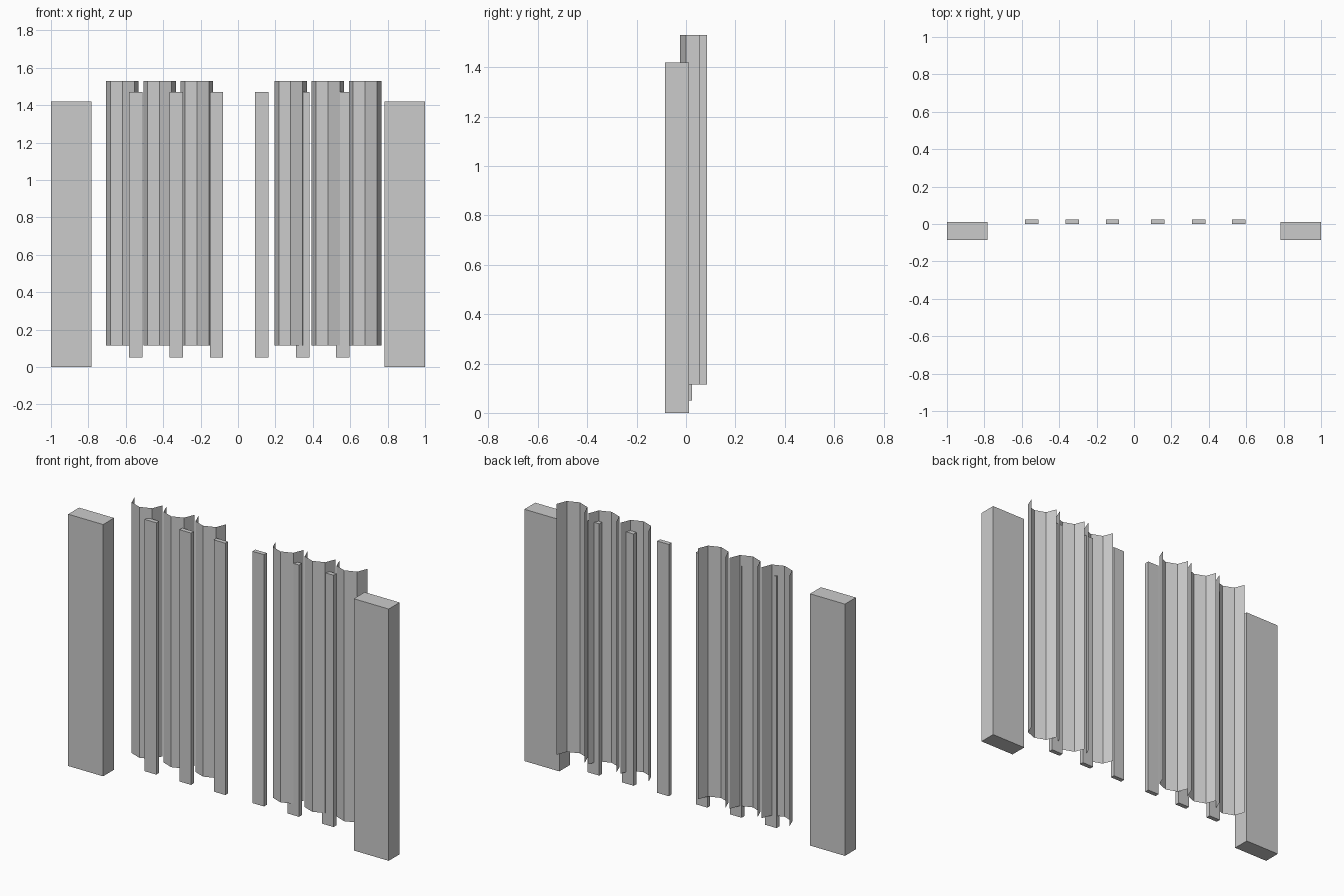
import bpy

if "Cube" in bpy.data.objects:
    bpy.data.objects.remove(bpy.data.objects["Cube"])


def box(name, x0, x1, y0, y1, z0, z1):
    v = [(x, y, z) for x in (x0, x1) for y in (y0, y1) for z in (z0, z1)]
    f = [(0, 1, 3, 2), (4, 6, 7, 5), (0, 4, 5, 1), (2, 3, 7, 6), (0, 2, 6, 4), (1, 5, 7, 3)]
    add(name, v, f)


def add(name, v, f):
    me = bpy.data.meshes.new(name)
    me.from_pydata(v, [], f)
    ob = bpy.data.objects.new(name, me)
    bpy.context.collection.objects.link(ob)


# Thin folded picket, open sheet swept upward from a shallow trough profile
PROFILE = [(-0.087, 0.085), (-0.064, 0.027), (0, 0.003), (0.064, 0.027), (0.087, 0.085)]


def picket(name, cx, dy):
    v = [(cx + x, y + dy, z) for z in (0.115, 1.53) for x, y in PROFILE]
    n = len(PROFILE)
    add(name, v, [(i, i + 1, n + i + 1, n + i) for i in range(n - 1)])


# End posts
for side, x in (("left", -1.0), ("right", 0.782)):
    box(side + "_post", x, x + 0.218, -0.085, 0.012, 0, 1.42)

# Narrow battens
for i, x in enumerate((-0.546, -0.329, -0.115, 0.126, 0.345, 0.56)):
    box(f"batten_{i + 1}", x - 0.036, x + 0.036, 0, 0.025, 0.05, 1.47)

# Left and right groups of folded pickets
for side, start, dy in (("left", -0.618, 0), ("right", 0.282, -0.028)):
    for i in range(3):
        picket(f"{side}_picket_{i + 1}", start + 0.199 * i, dy)
